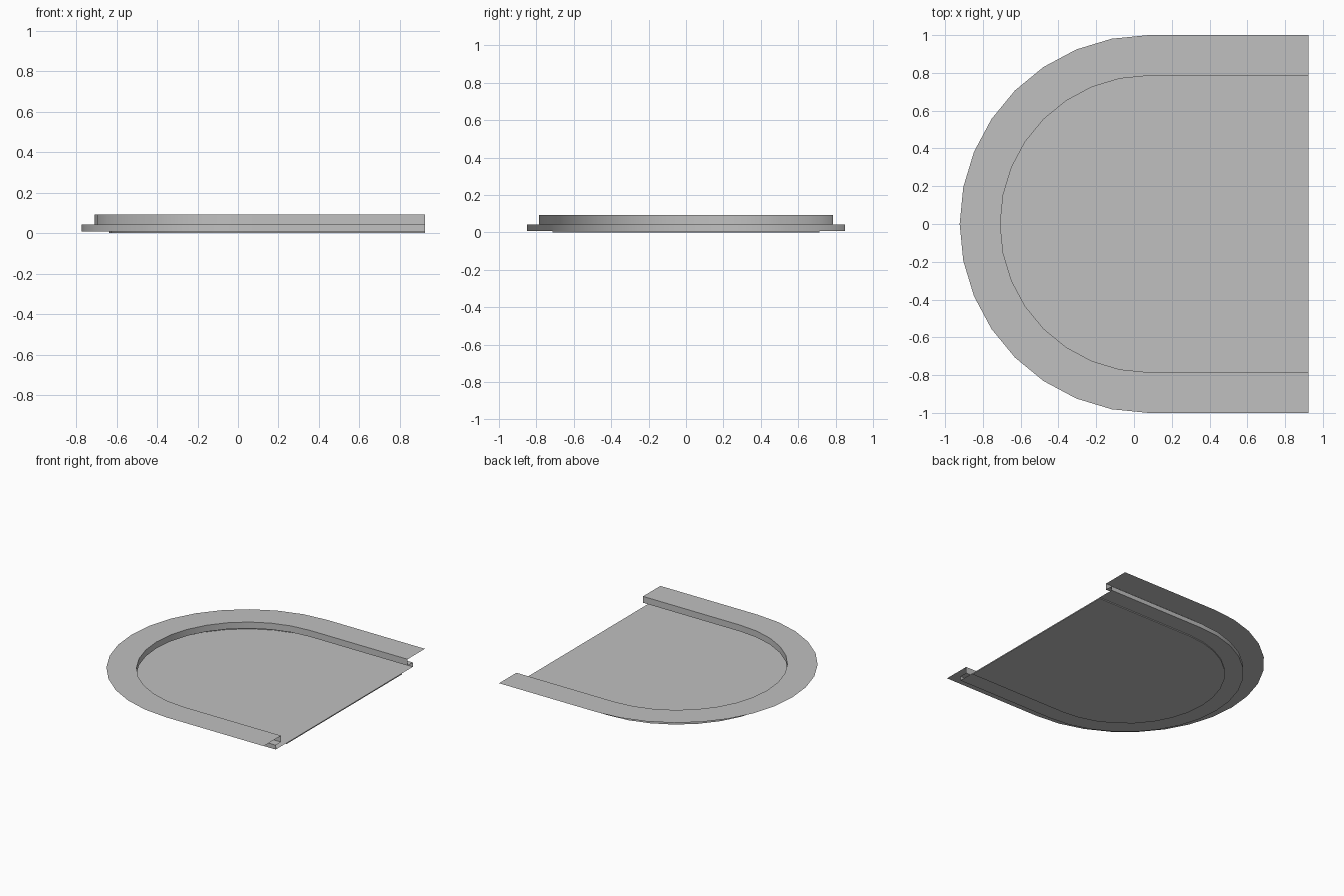
import bpy, bmesh, math

cube = bpy.data.objects.get("Cube")
if cube:
    bpy.data.objects.remove(cube, do_unlink=True)

CENTRE_X = 0.077   # centre of the round end
END_X = 0.923      # straight open end
SEGMENTS = 16      # sides of the half circle
FLOOR_Z, STEP_Z, RIM_Z = 0.008, 0.042, 0.092

grey = bpy.data.materials.new("plain grey")
grey.use_nodes = True
colour = (0.53, 0.53, 0.53, 1)
grey.diffuse_color = colour
grey.node_tree.nodes["Principled BSDF"].inputs["Base Color"].default_value = colour


def outline(bm, radius, z):
    """U-shaped row of vertices: straight side, half circle, straight side."""
    points = [(END_X, radius)]
    for i in range(SEGMENTS + 1):
        a = math.pi / 2 + math.pi * i / SEGMENTS
        points.append((CENTRE_X + radius * math.cos(a), radius * math.sin(a)))
    points.append((END_X, -radius))
    return [bm.verts.new((x, y, z)) for x, y in points]


def bridge(bm, outer, inner):
    for i in range(len(outer) - 1):
        bm.faces.new((outer[i], outer[i + 1], inner[i + 1], inner[i]))


def finish(bm, name):
    mesh = bpy.data.meshes.new(name)
    bm.to_mesh(mesh)
    bm.free()
    mesh.materials.append(grey)
    obj = bpy.data.objects.new(name, mesh)
    bpy.context.collection.objects.link(obj)
    bpy.ops.object.select_all(action="DESELECT")
    obj.select_set(True)
    bpy.context.view_layer.objects.active = obj
    bpy.ops.object.shade_smooth_by_angle(angle=math.radians(30))


# Thin tray: flat rim, upright wall, undercut channel and floor
bm = bmesh.new()
profile = [(1.0, RIM_Z), (0.785, RIM_Z), (0.785, STEP_Z),
           (0.85, STEP_Z), (0.85, FLOOR_Z)]
rows = [outline(bm, r, z) for r, z in profile]
for outer, inner in zip(rows, rows[1:]):
    bridge(bm, outer, inner)
bm.faces.new(rows[-1])
finish(bm, "tray")

# Shallow raised pad under the floor, closed by the floor above
bm = bmesh.new()
top = outline(bm, 0.715, FLOOR_Z)
bottom = outline(bm, 0.715, 0)
bridge(bm, bottom, top)
bm.faces.new((bottom[-1], bottom[0], top[0], top[-1]))
bm.faces.new(bottom[::-1])
finish(bm, "base_pad")
